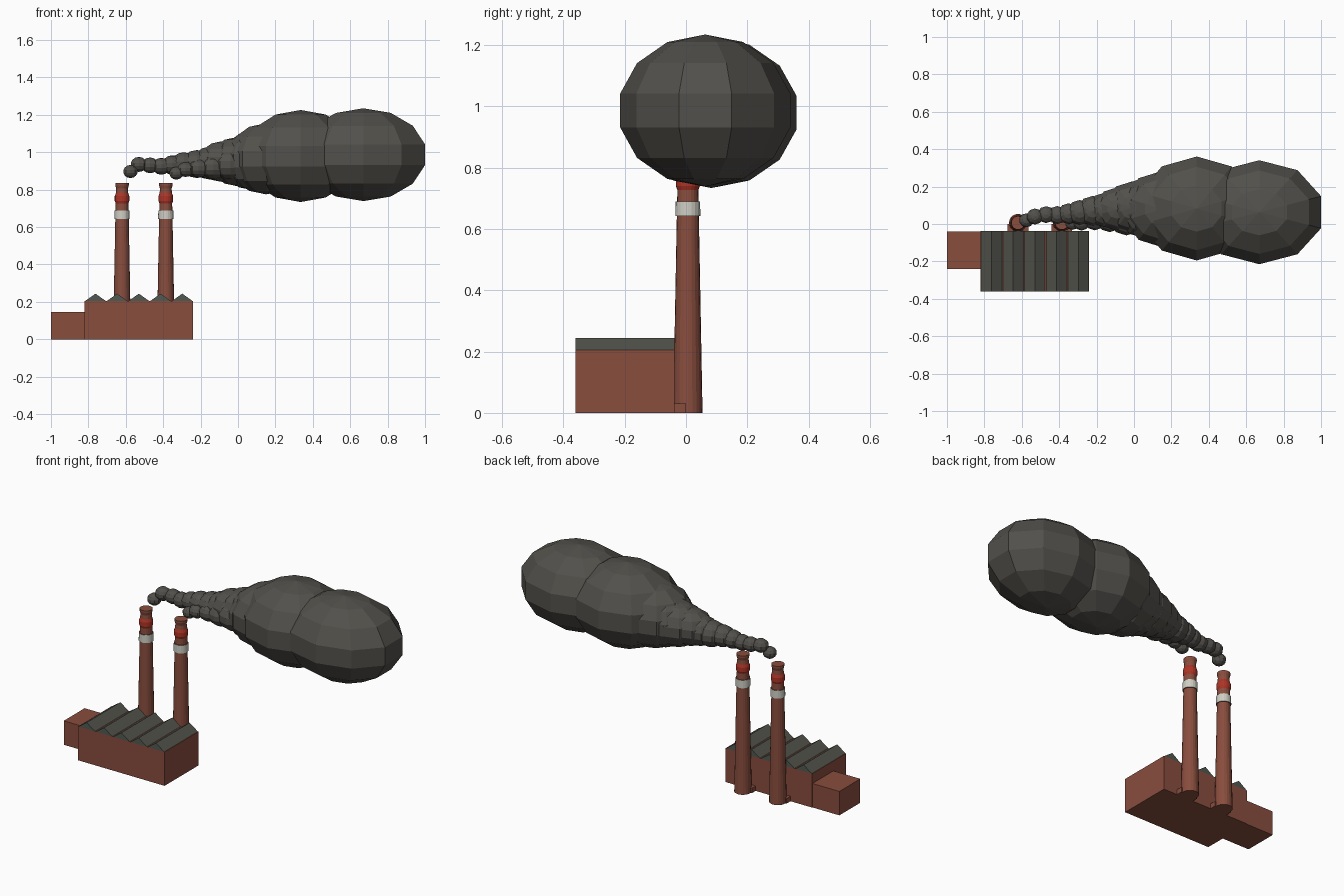
import bpy, bmesh, math
from mathutils import Matrix, Vector

if "Cube" in bpy.data.objects:
    bpy.data.objects.remove(bpy.data.objects["Cube"], do_unlink=True)


def material(name, rgb):
    m = bpy.data.materials.new(name)
    m.use_nodes = True
    m.diffuse_color = (*rgb, 1)
    m.node_tree.nodes["Principled BSDF"].inputs["Base Color"].default_value = (*rgb, 1)
    return m


brick = material("brick", (0.25, 0.075, 0.048))
slate = material("slate roof", (0.085, 0.085, 0.072))
gable = material("gable grey green", (0.08, 0.10, 0.083))
soot = material("dark smoke", (0.085, 0.08, 0.07))
red = material("red band", (0.42, 0.035, 0.02))
white = material("white band", (0.62, 0.62, 0.56))


def finish(name, bm, *mats):
    bmesh.ops.recalc_face_normals(bm, faces=bm.faces)
    me = bpy.data.meshes.new(name)
    bm.to_mesh(me)
    bm.free()
    for m in mats:
        me.materials.append(m)
    ob = bpy.data.objects.new(name, me)
    bpy.context.collection.objects.link(ob)
    return ob


def box(name, lo, hi, mat):
    lo, hi = Vector(lo), Vector(hi)
    bm = bmesh.new()
    bmesh.ops.create_cube(bm, size=1, matrix=Matrix.Translation((lo + hi) / 2)
                          @ Matrix.Diagonal((*(hi - lo), 1)))
    return finish(name, bm, mat)


# Factory hall and side annex
X0, X1, Y0, Y1, WALL, RIDGE = -0.82, -0.24, -0.36, -0.037, 0.205, 0.244
box("factory_hall", (X0, Y0, 0), (X1, Y1, WALL), brick)
box("annex", (-1, -0.24, 0), (X0, -0.04, 0.145), brick)

# Row of pitched roofs
BAYS = 5
pitch = (X1 - X0) / BAYS
for i in range(BAYS):
    c = X0 + pitch * (i + 0.5)
    bm = bmesh.new()
    end = bm.faces.new([bm.verts.new((c + dx, Y0, z)) for dx, z in
                        ((-0.055, WALL), (0.055, WALL), (0, RIDGE))])
    ext = bmesh.ops.extrude_face_region(bm, geom=[end], use_keep_orig=True)
    new = [v for v in ext["geom"] if isinstance(v, bmesh.types.BMVert)]
    bmesh.ops.translate(bm, verts=new, vec=(0, Y1 - Y0, 0))
    bm.normal_update()
    for f in bm.faces:
        f.material_index = 1 if abs(f.normal.y) > 0.9 else 0
    finish(f"roof_ridge_{i + 1}", bm, slate, gable)


# Turned chimney: (radius, height, material of the section above)
PROFILE = ((0.048, 0, 0), (0.036, 0.642, 0), (0.041, 0.642, 2), (0.040, 0.69, 0),
           (0.035, 0.69, 0), (0.034, 0.727, 1), (0.039, 0.74, 1), (0.039, 0.765, 1),
           (0.033, 0.782, 0), (0.031, 0.805, 0), (0.036, 0.823, 0), (0.036, 0.835, 0))
SIDES = 20


def chimney(name, x, y):
    bm = bmesh.new()
    rings = []
    for r, z, _ in PROFILE:
        rings.append([bm.verts.new((x + r * math.cos(a), y + r * math.sin(a), z))
                      for a in (math.tau * k / SIDES for k in range(SIDES))])
    for lower, upper, (_, _, mi) in zip(rings, rings[1:], PROFILE):
        for k in range(SIDES):
            n = (k + 1) % SIDES
            f = bm.faces.new((lower[k], lower[n], upper[n], upper[k]))
            f.material_index = mi
    bm.faces.new(rings[0])
    bm.faces.new(rings[-1])
    finish(name, bm, brick, red, white)
    box(name + "_flue", (x - 0.055, Y1, 0), (x + 0.055, 0, 0.03), brick)


chimney("right_chimney", -0.62, 0.006)
chimney("left_chimney", -0.386, 0.006)


# Smoke puffs: low-poly ellipsoids with a flat facet facing each end
def puff(name, centre, radii):
    bm = bmesh.new()
    bmesh.ops.create_uvsphere(bm, u_segments=10, v_segments=7, radius=1)
    turn = math.radians(18) - math.atan2(*max(
        ((v.co.y, v.co.x) for v in bm.verts), key=lambda p: p[1]))
    bmesh.ops.transform(bm, verts=bm.verts, matrix=Matrix.Translation(centre)
                        @ Matrix.Diagonal((*radii, 1)) @ Matrix.Rotation(turn, 4, "Z"))
    finish(name, bm, soot)


puff("smoke_front", (0.67, 0.063, 0.987), (0.356, 0.285, 0.248))
puff("smoke_middle", (0.335, 0.083, 0.98), (0.325, 0.285, 0.246))

# Shrinking trail: x, y, z, radius
TRAIL = ((-0.575, 0.02, 0.897, 0.035), (-0.53, 0.04, 0.935, 0.04),
         (-0.47, 0.05, 0.93, 0.042), (-0.41, 0.048, 0.925, 0.045),
         (-0.35, 0.055, 0.932, 0.052), (-0.29, 0.062, 0.938, 0.062),
         (-0.22, 0.07, 0.937, 0.075), (-0.15, 0.075, 0.942, 0.088),
         (-0.09, 0.08, 0.95, 0.108), (-0.01, 0.088, 0.95, 0.13),
         (0.08, 0.085, 0.955, 0.158), (0.15, 0.08, 0.965, 0.19),
         (-0.33, 0.005, 0.888, 0.034), (-0.28, 0.008, 0.908, 0.04),
         (-0.21, 0.02, 0.915, 0.05), (-0.13, 0.025, 0.92, 0.064),
         (-0.04, 0.03, 0.935, 0.085))
for i, (x, y, z, r) in enumerate(TRAIL):
    puff(f"smoke_trail_{i + 1}", (x, y, z), (r * 1.15, r * 1.1, r))
